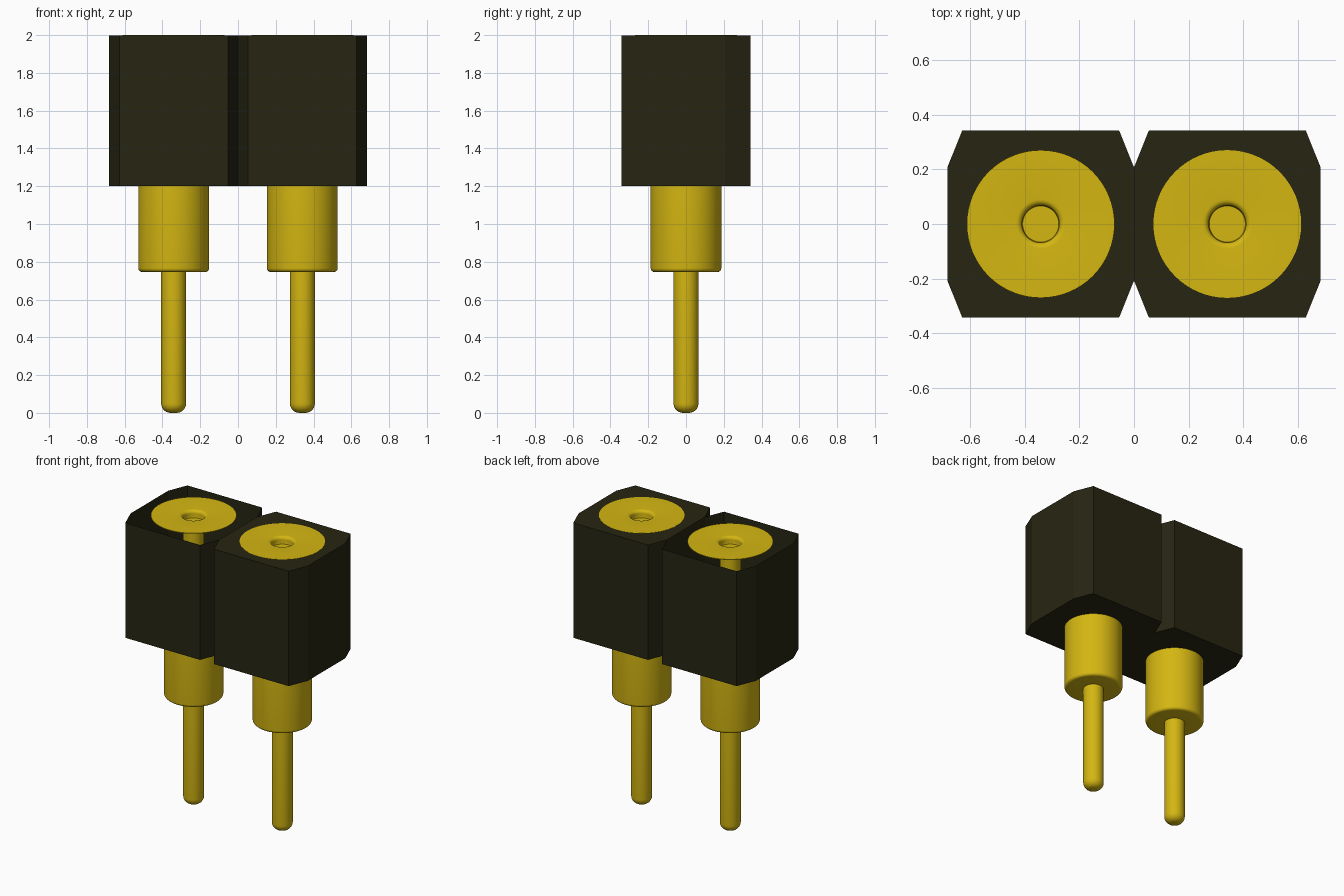
import bpy, bmesh, math

cube = bpy.data.objects.get("Cube")
if cube:
    bpy.data.objects.remove(cube, do_unlink=True)


def make_material(name, colour):
    mat = bpy.data.materials.new(name)
    mat.use_nodes = True
    mat.diffuse_color = (*colour, 1)
    bsdf = next(n for n in mat.node_tree.nodes if n.type == 'BSDF_PRINCIPLED')
    bsdf.inputs["Base Color"].default_value = (*colour, 1)
    return mat


gold = make_material("gold", (0.66, 0.47, 0.006))
black = make_material("warm black plastic", (0.0200, 0.0187, 0.006))

PITCH = 0.341          # half the spacing between the two contacts
BODY_LOW, BODY_TOP = 1.2, 1.999


def finish(name, bm, mat, x):
    mesh = bpy.data.meshes.new(name)
    bm.to_mesh(mesh)
    bm.free()
    mesh.materials.append(mat)
    obj = bpy.data.objects.new(name, mesh)
    obj.location.x = x
    bpy.context.collection.objects.link(obj)
    return obj


def arc(cx, cz, r, start, end, steps=6):
    """Points of a rounded corner in the (radius, height) plane."""
    angles = [math.radians(start + (end - start) * i / steps) for i in range(steps + 1)]
    return [(cx + r * math.cos(a), cz + r * math.sin(a)) for a in angles]


def lathe(name, profile, mat, x, steps=64):
    """Spin a (radius, height) profile around the vertical axis."""
    bm = bmesh.new()
    verts = [bm.verts.new((r, 0, z)) for r, z in profile]
    edges = [bm.edges.new(pair) for pair in zip(verts, verts[1:])]
    bmesh.ops.spin(bm, geom=verts + edges, cent=(0, 0, 0), axis=(0, 0, 1),
                   angle=math.tau, steps=steps, use_duplicate=False)
    bmesh.ops.remove_doubles(bm, verts=bm.verts, dist=1e-5)
    bmesh.ops.recalc_face_normals(bm, faces=bm.faces)
    obj = finish(name, bm, mat, x)
    bpy.ops.object.select_all(action='DESELECT')
    obj.select_set(True)
    bpy.context.view_layer.objects.active = obj
    bpy.ops.object.shade_smooth_by_angle(angle=math.radians(35))
    return obj


def housing(name, x, capped):
    """Chamfered block; the capped one has a lid with a round opening."""
    outline = [(0.341, 0.207), (0.287, 0.341), (-0.287, 0.341), (-0.341, 0.207)]
    outline += [(-a, -b) for a, b in outline]
    bm = bmesh.new()
    low = [bm.verts.new((a, b, BODY_LOW)) for a, b in outline]
    top = [bm.verts.new((a, b, BODY_TOP)) for a, b in outline]
    n = len(outline)
    for i in range(n):
        j = (i + 1) % n
        bm.faces.new((low[i], low[j], top[j], top[i]))
    bm.faces.new(low[::-1])
    if capped:
        rim = bmesh.ops.create_circle(bm, cap_ends=False, radius=0.262, segments=64)['verts']
        for v in rim:
            v.co.z = BODY_TOP
        loops = [e for e in bm.edges if all(v.co.z > BODY_TOP - 1e-4 for v in e.verts)]
        bmesh.ops.triangle_fill(bm, edges=loops, use_beauty=True, normal=(0, 0, 1))
    return finish(name, bm, black, x)


# Contact: rounded pin, wider collar, then a slim stem up to the flange
pin_profile = [(0, 0)] + arc(0.016, 0.05, 0.05, -90, 0)
pin_profile += [(0.066, 0.746)]
pin_profile += arc(0.167, 0.766, 0.02, -90, 0)
pin_profile += [(0.187, 1.21), (0.066, 1.21), (0.066, 1.95), (0, 1.95)]

# Thin flange whose top rolls over into the contact hole
flange_profile = [(0.066, 1.95), (0.068, 1.96)] + arc(0.090, 1.978, 0.022, 180, 90)
flange_profile += [(0.27, 2.0), (0.27, 1.996), (0.1, 1.996), (0.066, 1.95)]

for side, x in (("right", -PITCH), ("left", PITCH)):
    housing(side + "_housing", x, capped=(side == "left"))
    lathe(side + "_pin", pin_profile, gold, x)
    lathe(side + "_flange", flange_profile, gold, x)
